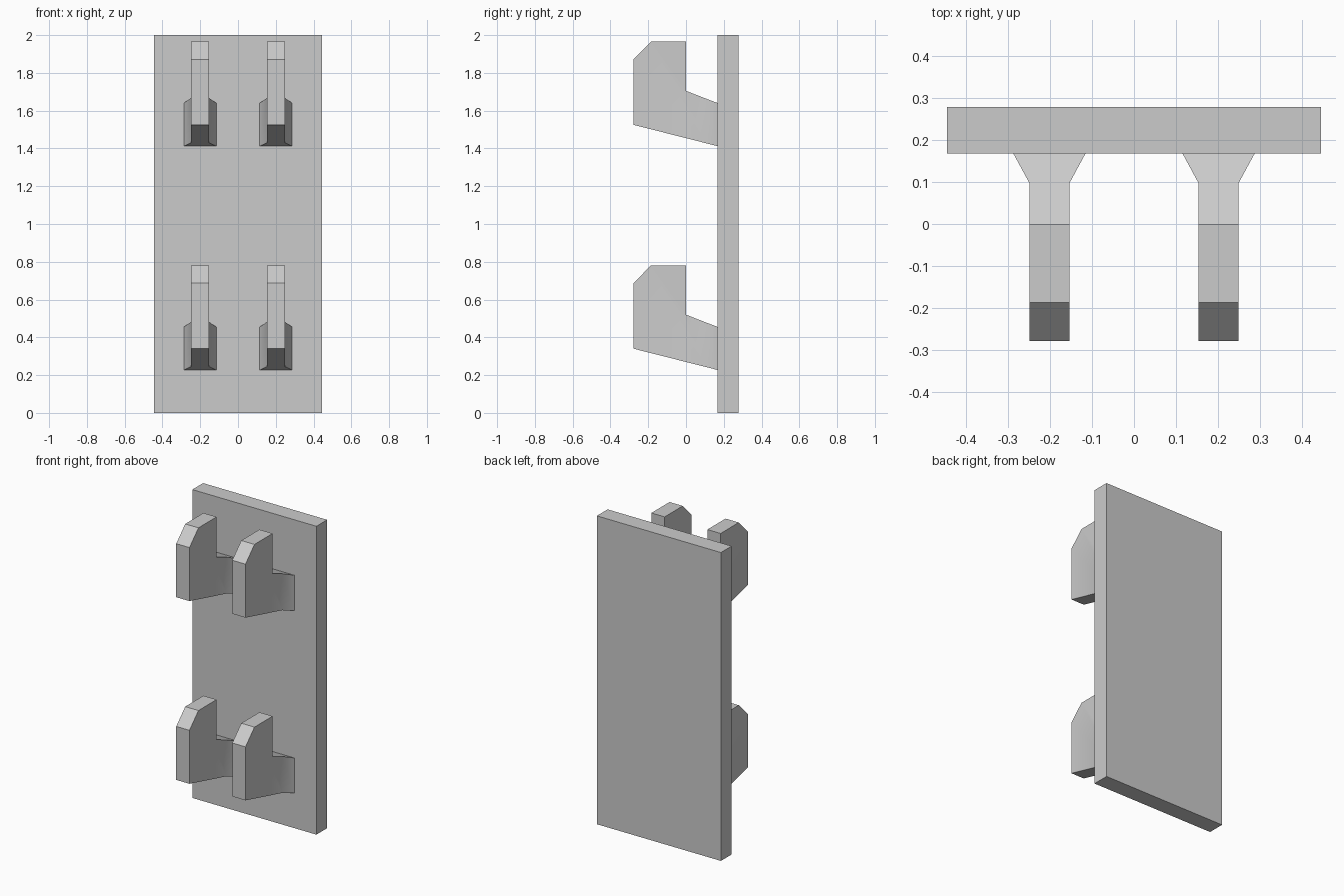
import bpy, bmesh, math

if "Cube" in bpy.data.objects:
    bpy.data.objects.remove(bpy.data.objects["Cube"])

grey = bpy.data.materials.new("light grey")
grey.diffuse_color = (0.6, 0.6, 0.6, 1)
grey.use_nodes = True
grey.node_tree.nodes["Principled BSDF"].inputs["Base Color"].default_value = grey.diffuse_color


def finish(name, bm):
    bmesh.ops.recalc_face_normals(bm, faces=bm.faces)
    mesh = bpy.data.meshes.new(name)
    bm.to_mesh(mesh)
    bm.free()
    mesh.materials.append(grey)
    obj = bpy.data.objects.new(name, mesh)
    bpy.context.collection.objects.link(obj)
    return obj


# Flat backing plate
BACK, WALL = 0.278, 0.168
bm = bmesh.new()
bmesh.ops.create_cube(bm, size=1)
for v in bm.verts:
    v.co.x *= 0.89
    v.co.y = BACK if v.co.y > 0 else WALL
    v.co.z = 2.0 if v.co.z > 0 else 0.0
finish("back_plate", bm)

# Hook outline: y, z, half width (the root flares out to the plate)
THIN, WIDE = 0.0475, 0.086
OUTLINE = [(-0.278, 1.525, THIN), (-0.278, 1.872, THIN), (-0.186, 1.965, THIN),
           (0.0, 1.965, THIN), (0.0, 1.705, THIN), (0.097, 1.667, THIN),
           (WALL, 1.64, WIDE), (WALL, 1.412, WIDE), (0.097, 1.43, THIN)]


def hook(name, x, drop):
    bm = bmesh.new()
    sides = [[bm.verts.new((x + s * w, y, z - drop)) for y, z, w in OUTLINE]
             for s in (-1, 1)]
    for p in sides:
        bm.faces.new(p[:6] + p[8:])      # blade side
        bm.faces.new(p[5:9])             # flared root side
    a, b = sides
    for i in range(len(a)):              # rim joining both sides
        j = (i + 1) % len(a)
        bm.faces.new((a[i], a[j], b[j], b[i]))
    obj = finish(name, bm)
    bpy.ops.object.select_all(action='DESELECT')
    obj.select_set(True)
    bpy.context.view_layer.objects.active = obj
    bpy.ops.object.shade_smooth_by_angle(angle=math.radians(30))


# Two rows of paired hooks
for row, drop in (("upper", 0.0), ("lower", 1.185)):
    for side, x in (("left", -0.201), ("right", 0.201)):
        hook(f"{row}_{side}_hook", x, drop)
